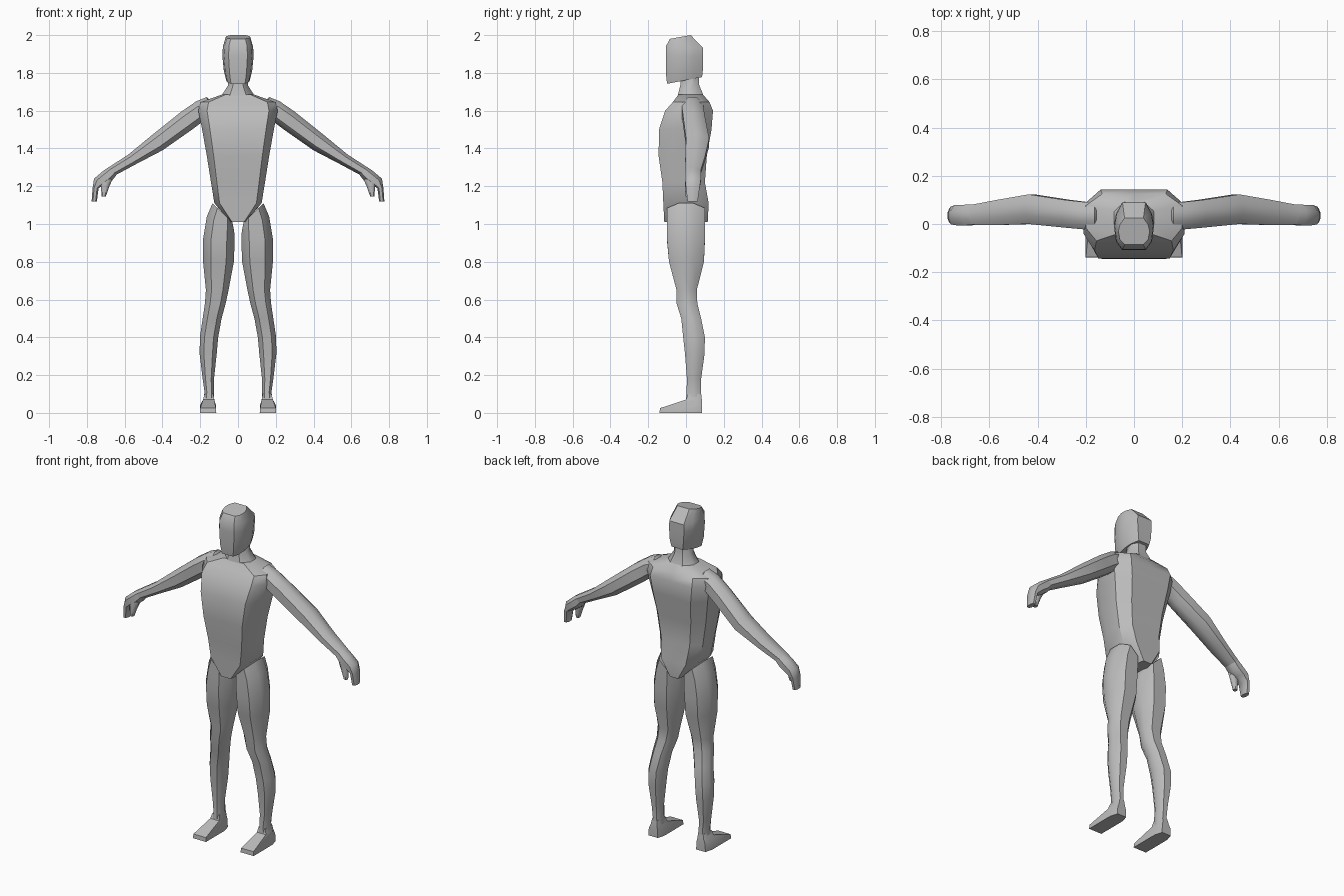
import bpy, bmesh, math
from mathutils import Vector

skin = bpy.data.materials.new("plain_grey")
skin.diffuse_color = (0.5, 0.5, 0.5, 1)

# Cross-sections in unit coordinates: s runs along the ring's a-b axis, t along y
OCTAGON = [(1, .4), (.5, 1), (0, 1), (-.5, 1), (-1, .4), (-1, -.4), (-.5, -1), (0, -1), (.5, -1), (1, -.4)]
CHEST = [(1, .5), (.66, 1), (0, 1.0), (-.66, 1), (-1, .5), (-1, -.45), (-.78, -1), (0, -1), (.78, -1), (1, -.45)]
HEAD = [(1, 0), (.9, .5), (.6, 1), (0, 1), (-.6, 1), (-.9, .5), (-1, 0), (-.9, -.65), (-.6, -1), (0, -1), (.6, -1), (.9, -.65)]
SOLE = [(1, .6), (.7, 1), (-.7, 1), (-1, .6), (-1, -1), (-.3, -1), (.3, -1), (1, -1)]


def loft(name, rings, section, angle=40, side=1):
    """Skin rings (xa, za, xb, zb, y_front, y_back, rise toward the back)."""
    bm = bmesh.new()
    loops = []
    for xa, za, xb, zb, y0, y1, rise in rings:
        loop = []
        for s, t in section:
            u, v = (s + 1) / 2, (t + 1) / 2
            loop.append(bm.verts.new((side * (xa + (xb - xa) * u),
                                      y0 + (y1 - y0) * v,
                                      za + (zb - za) * u + rise * (v - .5))))
        loops.append(loop)
    n = len(section)
    for lo, hi in zip(loops, loops[1:]):
        for i in range(n):
            j = (i + 1) % n
            bm.faces.new((lo[i], lo[j], hi[j], hi[i]))
    bm.faces.new(loops[0])
    bm.faces.new(loops[-1])
    bmesh.ops.recalc_face_normals(bm, faces=bm.faces)
    me = bpy.data.meshes.new(name)
    bm.to_mesh(me)
    bm.free()
    me.materials.append(skin)
    ob = bpy.data.objects.new(name, me)
    bpy.context.collection.objects.link(ob)
    bpy.context.view_layer.objects.active = ob
    ob.select_set(True)
    bpy.ops.object.shade_smooth_by_angle(angle=math.radians(angle))
    ob.select_set(False)
    return ob


def level(w, z, y0, y1, rise=0):
    """Ring centred on x = 0."""
    return (-w, z, w, z, y0, y1, rise)


# Torso from crotch wedge to shoulders
loft("torso", [level(.04, 1.01, -.115, .115), level(.125, 1.11, -.12, .12),
               level(.143, 1.22, -.125, .10), level(.165, 1.36, -.145, .11),
               level(.19, 1.5, -.143, .135), level(.21, 1.6, -.11, .143),
               level(.2, 1.645, -.07, .125), level(.085, 1.685, -.04, .09)], CHEST, 35)

# Neck
loft("neck", [level(.09, 1.675, -.045, .095), level(.052, 1.735, -.03, .07),
              level(.05, 1.79, -.03, .07)], OCTAGON)

# Head with a sloping jaw and crown
loft("head", [level(.062, 1.76, -.10, .085, .035), level(.075, 1.81, -.107, .09, .02),
              level(.083, 1.89, -.107, .09), level(.08, 1.937, -.106, .09, -.01),
              level(.065, 1.99, -.085, .025, .02)], HEAD, 40)

# Rings for limbs on one side: inner point, outer point, depth
LEG = [(.03, 1.01, .135, 1.11, -.1, .1, 0), (.02, .96, .165, 1.04, -.1, .1, 0),
       (.018, .9, .185, .92, -.1, .1, 0), (.022, .8, .185, .8, -.09, .095, 0),
       (.05, .65, .17, .65, -.05, .057, 0), (.065, .58, .175, .58, -.05, .06, 0),
       (.087, .5, .187, .5, -.025, .08, 0), (.105, .4, .202, .4, -.015, .1, 0),
       (.113, .31, .203, .31, -.005, .098, 0), (.127, .18, .187, .18, .005, .08, 0),
       (.128, .11, .177, .11, .003, .08, 0), (.125, .06, .185, .06, 0, .083, 0)]
FOOT = [(.115, 0, .202, 0, -.14, .086, 0), (.117, .035, .2, .035, -.138, .086, .02),
        (.126, .07, .185, .07, 0, .084, 0), (.13, .1, .177, .1, .01, .08, 0)]
ARM = [(.15, 1.655, .14, 1.6, .0, .07, 0), (.165, 1.672, .165, 1.55, -.02, .09, 0),
       (.22, 1.65, .19, 1.54, -.022, .092, 0), (.3, 1.595, .25, 1.495, -.015, .1, 0),
       (.45, 1.475, .4, 1.39, 0, .123, 0), (.58, 1.368, .54, 1.317, -.004, .1, 0),
       (.685, 1.3, .642, 1.262, -.003, .08, 0)]
HAND = [(.685, 1.3, .642, 1.262, -.003, .08, 0), (.715, 1.28, .665, 1.232, -.006, .08, 0),
        (.762, 1.24, .70, 1.21, -.005, .078, 0), (.77, 1.19, .738, 1.19, .0, .072, 0),
        (.775, 1.12, .747, 1.12, .008, .062, 0)]
THUMB = [(.725, 1.25, .665, 1.235, -.004, .035, 0), (.725, 1.2, .683, 1.195, -.006, .03, 0),
         (.723, 1.145, .7, 1.145, -.002, .022, 0)]

for side, tag in ((-1, "right"), (1, "left")):
    loft(tag + "_leg", LEG, OCTAGON, 45, side)
    loft(tag + "_foot", FOOT, SOLE, 40, side)
    loft(tag + "_arm", ARM, OCTAGON, 45, side)
    loft(tag + "_hand", HAND, OCTAGON, 45, side)
    loft(tag + "_thumb", THUMB, OCTAGON, 45, side)
